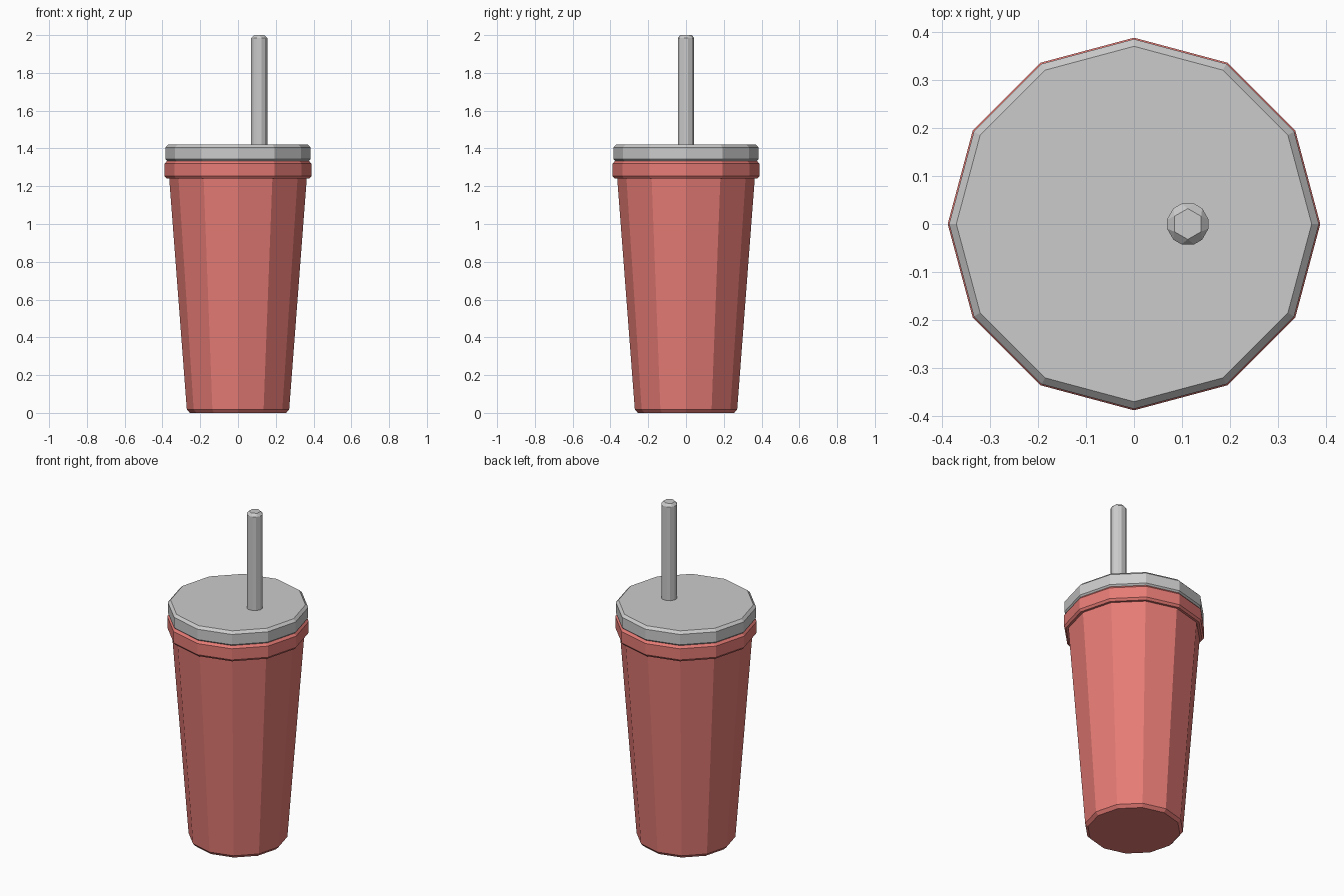
import bpy
import bmesh
from math import cos, sin, tau

if "Cube" in bpy.data.objects:
    bpy.data.objects.remove(bpy.data.objects["Cube"])

SIDES = 12


def lathe(name, profile, material=None):
    """Flat-faced turned solid from (radius, z) points, capped at both ends."""
    bm = bmesh.new()
    rings = [[bm.verts.new((r * cos(tau * i / SIDES), r * sin(tau * i / SIDES), z))
              for i in range(SIDES)] for r, z in profile]
    for low, high in zip(rings, rings[1:]):
        for i in range(SIDES):
            j = (i + 1) % SIDES
            bm.faces.new((low[i], low[j], high[j], high[i]))
    bm.faces.new(rings[0][::-1])
    bm.faces.new(rings[-1])
    bmesh.ops.recalc_face_normals(bm, faces=bm.faces)
    mesh = bpy.data.meshes.new(name)
    bm.to_mesh(mesh)
    bm.free()
    obj = bpy.data.objects.new(name, mesh)
    bpy.context.collection.objects.link(obj)
    if material:
        mesh.materials.append(material)
    return obj


red = bpy.data.materials.new("red_plastic")
red.diffuse_color = (0.8, 0.2, 0.18, 1)
red.use_nodes = True
red.node_tree.nodes["Principled BSDF"].inputs["Base Color"].default_value = red.diffuse_color

# Tapered cup with chamfered foot and thick rim band
lathe("cup", [(0.255, 0), (0.271, 0.018), (0.364, 1.24), (0.378, 1.24),
              (0.388, 1.253), (0.388, 1.32), (0.375, 1.335)], red)

# Lid with chamfered edges
lathe("lid", [(0.372, 1.33), (0.385, 1.343), (0.385, 1.405), (0.37, 1.42)])

# Hexagonal straw, all edges bevelled
bpy.ops.mesh.primitive_cylinder_add(vertices=6, radius=0.05, depth=0.64,
                                    location=(0.112, 0, 1.68))
straw = bpy.context.object
straw.name = "straw"
bevel = straw.modifiers.new("bevel", 'BEVEL')
bevel.width = 0.0155
bevel.segments = 1
